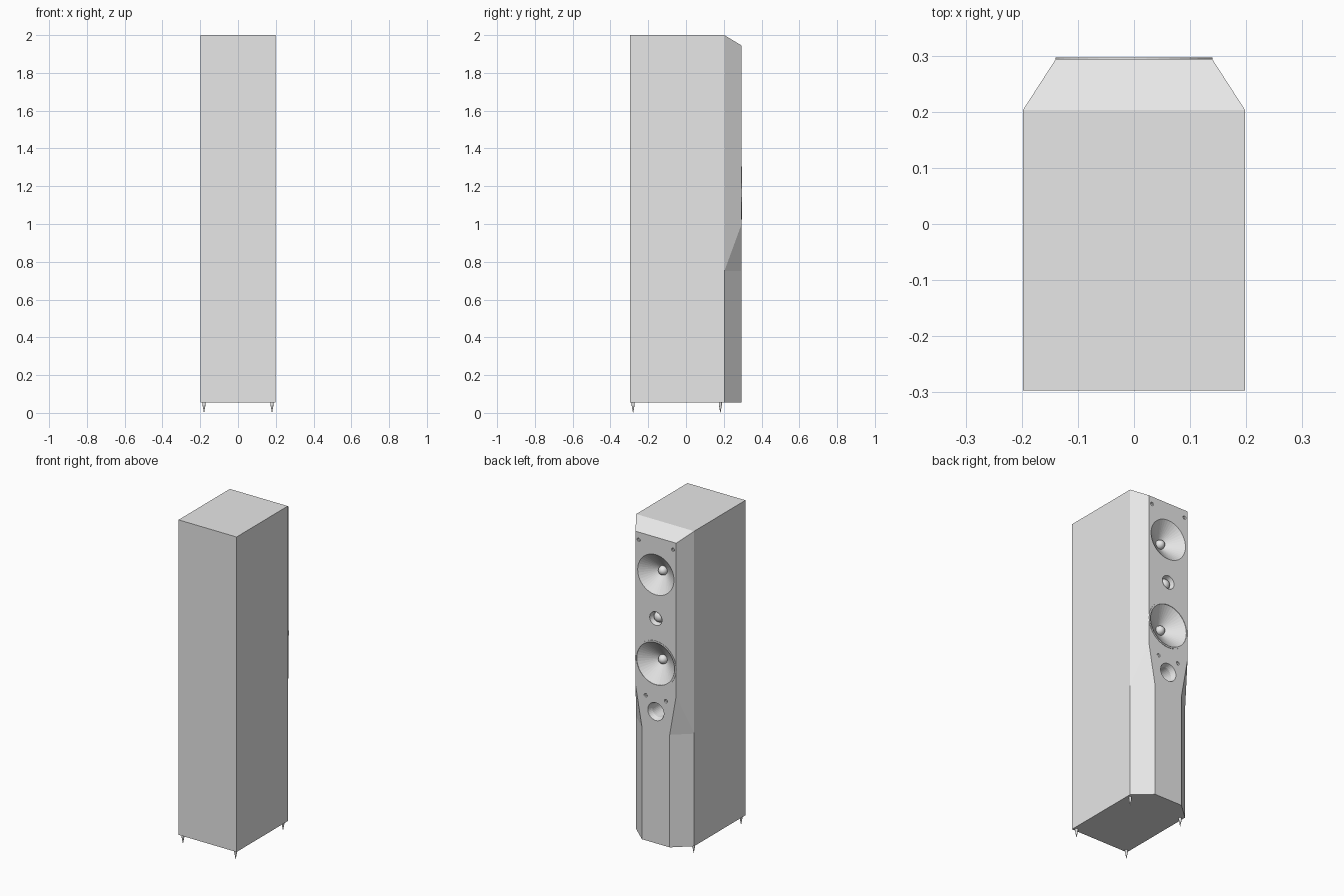
import bpy, bmesh
from math import sin, cos, tau

cube = bpy.data.objects.get("Cube")
if cube:
    bpy.data.objects.remove(cube, do_unlink=True)

grey = bpy.data.materials.new("plain_grey")
grey.use_nodes = True
grey.diffuse_color = (0.8, 0.8, 0.8, 1)
grey.node_tree.nodes["Principled BSDF"].inputs["Base Color"].default_value = (0.8, 0.8, 0.8, 1)

BAFFLE = 0.2945   # y of the driver panel
SHOULDER = 0.203  # y where the side bevels start
BOTTOM = 0.055


def add_object(name, bm):
    bmesh.ops.recalc_face_normals(bm, faces=bm.faces)
    mesh = bpy.data.meshes.new(name)
    bm.to_mesh(mesh)
    bm.free()
    mesh.materials.append(grey)
    obj = bpy.data.objects.new(name, mesh)
    bpy.context.collection.objects.link(obj)
    return obj


def lathe(name, x, z, profile, segments=32, closed_loop=False):
    """Turn (radius, y offset) points around an axis along y on the panel."""
    bm = bmesh.new()
    rings = []
    for r, y in profile:
        if r == 0:
            rings.append([bm.verts.new((x, BAFFLE + y, z))] * segments)
        else:
            rings.append([bm.verts.new((x + r * cos(tau * i / segments), BAFFLE + y,
                                        z + r * sin(tau * i / segments)))
                          for i in range(segments)])
    pairs = list(zip(rings, rings[1:]))
    if closed_loop:
        pairs.append((rings[-1], rings[0]))
    for a, b in pairs:
        for i in range(segments):
            j = (i + 1) % segments
            corners = list(dict.fromkeys((a[i], a[j], b[j], b[i])))
            bm.faces.new(corners)
    return add_object(name, bm)


def smooth(obj):
    for poly in obj.data.polygons:
        poly.use_smooth = True


# Cabinet: box with bevelled front edges that cut in deeper near the floor
bm = bmesh.new()
outline = {
    "back_bottom": (0.198, -0.297, BOTTOM), "back_top": (0.198, -0.297, 2),
    "side_top": (0.198, SHOULDER, 2), "side_mid": (0.198, SHOULDER, 0.75),
    "side_bottom": (0.198, SHOULDER, BOTTOM),
    "panel_top": (0.139, BAFFLE, 1.945), "panel_mid": (0.139, BAFFLE, 1.0),
    "panel_low": (0.095, BAFFLE, 0.75), "panel_bottom": (0.095, BAFFLE, BOTTOM),
}
sides = [{k: bm.verts.new((s * x, y, z)) for k, (x, y, z) in outline.items()} for s in (1, -1)]
for side in sides:
    for keys in (("back_bottom", "back_top", "side_top", "side_mid", "side_bottom"),
                 ("side_top", "panel_top", "panel_mid", "side_mid"),
                 ("side_mid", "panel_mid", "panel_low"),
                 ("side_mid", "panel_low", "panel_bottom", "side_bottom")):
        bm.faces.new([side[k] for k in keys])
for keys in (("back_bottom", "back_top"), ("back_top", "side_top"), ("side_top", "panel_top"),
             ("panel_top", "panel_mid", "panel_low", "panel_bottom"),
             ("panel_bottom", "side_bottom", "back_bottom")):
    bm.faces.new([sides[0][k] for k in keys] + [sides[1][k] for k in reversed(keys)])
cabinet = add_object("cabinet", bm)


def carve(x, z, profile, segments=32):
    """Cut a turned recess into the panel; the first point sits on its surface."""
    full = [(0, 0.02), (profile[0][0], 0.02)] + profile + [(0, profile[-1][1])]
    cutter = lathe("recess_cutter", x, z, full, segments)
    cutter.hide_render = True
    mod = cabinet.modifiers.new("recess", "BOOLEAN")
    mod.operation = "DIFFERENCE"
    mod.solver = "EXACT"
    mod.object = cutter
    bpy.context.view_layer.objects.active = cabinet
    bpy.ops.object.modifier_apply(modifier=mod.name)
    bpy.data.objects.remove(cutter, do_unlink=True)


def dome(name, z, radius, base, height):
    steps = [tau / 4 * i / 6 for i in range(6)]
    profile = [(radius * cos(a), base + height * sin(a)) for a in steps] + [(0, base + height)]
    smooth(lathe(name, 0, z, profile, 24))


# Woofers: conical recess with a dust cap
for label, z, radius in (("upper", 1.713, 0.124), ("lower", 1.165, 0.13)):
    carve(0, z, [(radius, 0), (0.025, -0.075)], 40)
    dome(label + "_dust_cap", z, 0.028, -0.073, 0.03)
lathe("lower_woofer_ring", 0, 1.165,
      [(0.13, -0.002), (0.13, 0.0025), (0.14, 0.0025), (0.14, -0.002)], 40, True)

# Tweeter: shallow cup with a dome
carve(0, 1.442, [(0.042, 0), (0.034, -0.03)])
dome("tweeter_dome", 1.442, 0.03, -0.03, 0.024)

# Bass port: flared tube
carve(0, 0.868, [(0.055, 0), (0.045, -0.03), (0.042, -0.15)])

# Panel screws: small sunken holes with a head inside
for x, z in ((0.117, 1.898), (0.069, 0.951)):
    for side, s in (("left", 1), ("right", -1)):
        carve(s * x, z, [(0.011, 0), (0.008, -0.008)], 12)
        level = "upper" if z > 1.5 else "lower"
        lathe(f"{level}_{side}_screw", s * x, z, [(0.006, -0.009), (0.006, -0.003), (0, -0.003)], 12)

# Floor spikes
for side, x in (("left", 0.18), ("right", -0.18)):
    for end, y in (("front", -0.28), ("back", 0.182)):
        bm = bmesh.new()
        rings = []
        for r, z in ((0.008, BOTTOM + 0.002), (0.008, 0.042), (0.0005, 0)):
            rings.append([bm.verts.new((x + r * cos(tau * i / 12), y + r * sin(tau * i / 12), z))
                          for i in range(12)])
        for a, b in zip(rings, rings[1:]):
            for i in range(12):
                bm.faces.new((a[i], a[i - 1], b[i - 1], b[i]))
        bm.faces.new(rings[0])
        bm.faces.new(rings[-1])
        add_object(f"{end}_{side}_spike", bm)
